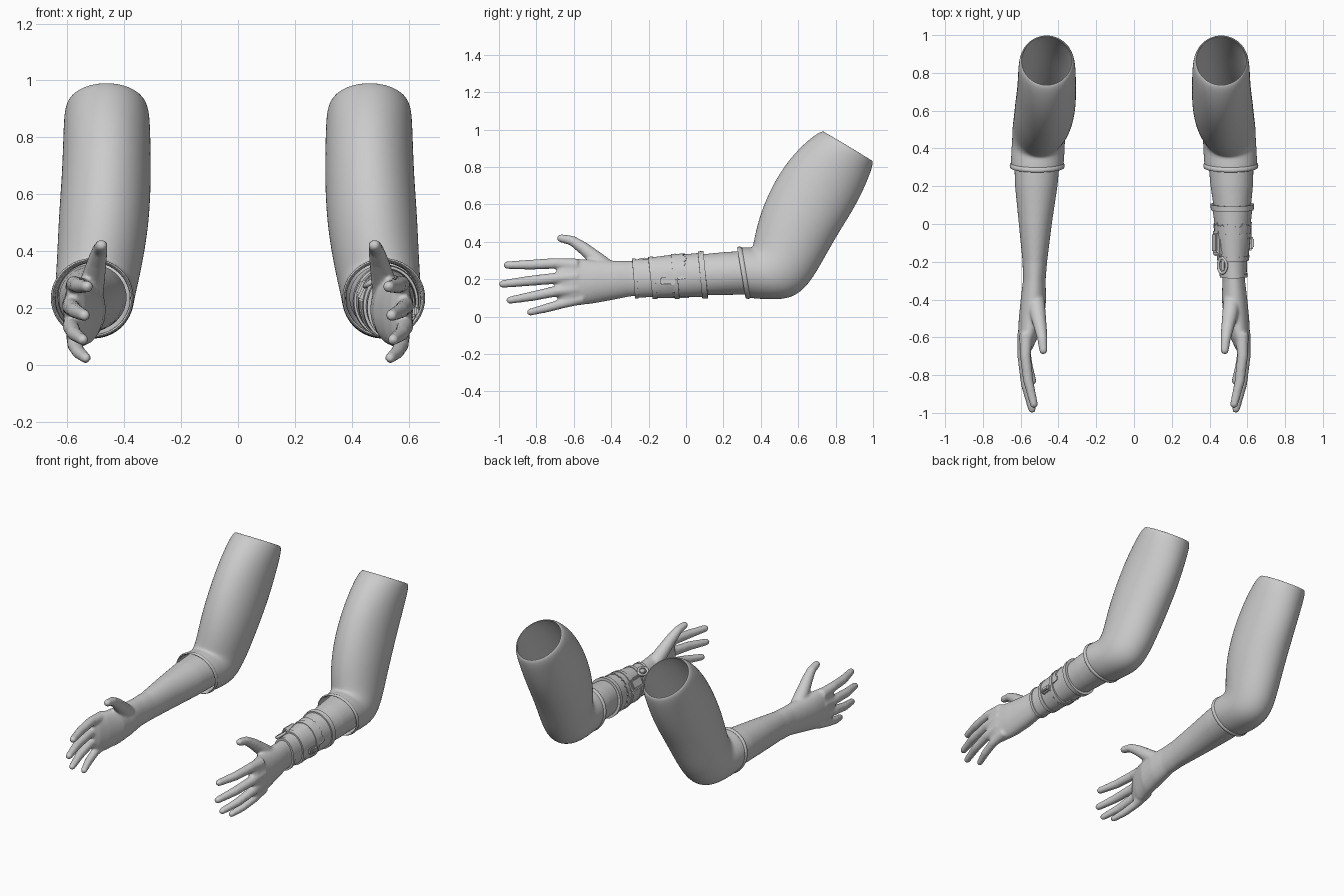
import bpy, bmesh, math, random
from mathutils import Vector, Matrix

random.seed(4)
if "Cube" in bpy.data.objects:
    bpy.data.objects.remove(bpy.data.objects["Cube"], do_unlink=True)

grey = bpy.data.materials.new("plain grey")
grey.use_nodes = True
grey.diffuse_color = (0.6, 0.6, 0.6, 1)
grey.node_tree.nodes["Principled BSDF"].inputs["Base Color"].default_value = (0.6, 0.6, 0.6, 1)


# ---- helpers ----
def finish(name, bm, angle=40):
    bmesh.ops.recalc_face_normals(bm, faces=bm.faces)
    mesh = bpy.data.meshes.new(name)
    bm.to_mesh(mesh)
    bm.free()
    mesh.materials.append(grey)
    obj = bpy.data.objects.new(name, mesh)
    bpy.context.collection.objects.link(obj)
    bpy.ops.object.select_all(action='DESELECT')
    obj.select_set(True)
    bpy.context.view_layer.objects.active = obj
    bpy.ops.object.shade_smooth_by_angle(angle=math.radians(angle))
    return obj


def loft(bm, loops, cap=True, closed=False):
    """Skin a list of point loops; closed joins the last loop to the first."""
    rows = [[bm.verts.new(p) for p in loop] for loop in loops]
    n = len(rows[0])
    pairs = list(zip(rows, rows[1:])) + ([(rows[-1], rows[0])] if closed else [])
    for a, b in pairs:
        for i in range(n):
            j = (i + 1) % n
            bm.faces.new((a[i], a[j], b[j], b[i]))
    if cap and not closed:
        bm.faces.new(rows[0])
        bm.faces.new(rows[-1])


def oval(side, ring, n=32, grow=0.0, slide=None):
    """Ring = front y,z / back y,z / inner x / outer x."""
    fy, fz, by, bz, xi, xo = ring
    front, back = Vector((0, fy, fz)), Vector((0, by, bz))
    mid, half = (front + back) / 2, (front - back) / 2
    half *= 1 + grow / half.length
    pts = []
    for i in range(n):
        a = math.tau * i / n
        p = mid + half * math.cos(a)
        p.x = side * ((xi + xo) / 2 + ((xo - xi) / 2 + grow) * math.sin(a))
        if slide:
            p.y += slide(a)
        pts.append(p)
    return pts


def tube(bm, side, path, n=14):
    """Tapering round finger through x, y, z, radius points, with a domed tip."""
    pts = [Vector((side * p[0], p[1], p[2])) for p in path]
    radii = [p[3] for p in path]
    end = (pts[-1] - pts[-2]).normalized()
    tip, r = pts[-1] - end * radii[-1], radii[-1]
    pts[-1] = tip
    for a in (0.5, 0.95, 1.3):
        pts.append(tip + end * r * math.sin(a))
        radii.append(r * math.cos(a))
    loops = []
    for i, p in enumerate(pts):
        d = (pts[min(i + 1, len(pts) - 1)] - pts[max(i - 1, 0)]).normalized()
        u = d.cross(Vector((1, 0, 0))).normalized()
        v = d.cross(u)
        loops.append([p + (u * math.cos(math.tau * k / n) + v * math.sin(math.tau * k / n)) * radii[i]
                      for k in range(n)])
    loft(bm, loops)


# ---- profiles ----
SLEEVE = [(.735, .995, 1.0, .835, .325, .60), (.69, .975, .998, .80, .31, .612),
          (.58, .88, .96, .70, .307, .615), (.48, .74, .90, .58, .305, .62),
          (.41, .59, .83, .47, .31, .63), (.375, .47, .765, .36, .325, .635),
          (.36, .39, .70, .24, .345, .64), (.355, .375, .63, .14, .36, .645),
          (.345, .37, .55, .095, .365, .645), (.33, .37, .45, .09, .367, .65),
          (.28, .37, .325, .10, .372, .653)]
# forearm and palm: y, bottom z, top z, inner x, outer x
ARM = [(.36, .12, .355, .39, .635), (.2, .115, .345, .405, .63), (0, .113, .325, .435, .61),
       (-.2, .113, .30, .46, .59), (-.3, .108, .298, .468, .588), (-.4, .088, .30, .465, .60),
       (-.5, .07, .305, .475, .61), (-.6, .058, .31, .51, .615), (-.66, .075, .30, .537, .61),
       (-.69, .10, .27, .56, .60)]
FINGERS = [
    [(.52, -.38, .23, .045), (.51, -.47, .30, .043), (.495, -.55, .367, .034), (.485, -.61, .407, .027),
     (.478, -.69, .424, .022)],
    [(.572, -.58, .275, .036), (.575, -.70, .285, .029), (.56, -.83, .278, .027), (.525, -.975, .275, .021)],
    [(.582, -.58, .215, .036), (.588, -.70, .205, .030), (.572, -.85, .19, .027), (.535, -1.0, .172, .021)],
    [(.582, -.58, .15, .034), (.588, -.70, .135, .029), (.575, -.82, .11, .026), (.54, -.96, .085, .020)],
    [(.572, -.55, .10, .032), (.575, -.66, .07, .026), (.56, -.75, .045, .024), (.53, -.85, .02, .019)]]


def arm_ring(y):
    for a, b in zip(ARM, ARM[1:]):
        if b[0] <= y <= a[0]:
            t = (y - a[0]) / (b[0] - a[0])
            _, zb, zt, xi, xo = (p + (q - p) * t for p, q in zip(a, b))
            return (y, zt, y, zb, xi, xo)


# ---- both arms ----
for side, label in ((1, "left"), (-1, "right")):
    # hollow bent sleeve
    bm = bmesh.new()
    loft(bm, [oval(side, r) for r in SLEEVE], cap=False)
    sleeve = finish(label + "_sleeve", bm, 80)
    shell = sleeve.modifiers.new("cloth", 'SOLIDIFY')
    shell.thickness = 0.01
    smooth = sleeve.modifiers.new("smooth", 'SUBSURF')
    smooth.levels = smooth.render_levels = 2

    # rolled hem at the sleeve end
    bm = bmesh.new()
    loops = []
    for k in range(8):
        a = math.tau * k / 8
        shift = 0.013 * math.cos(a)
        loops.append(oval(side, SLEEVE[-1], 40, 0.006 * math.sin(a) - 0.001,
                          lambda _, s=shift: s + 0.006))
    loft(bm, loops, closed=True)
    finish(label + "_sleeve_hem", bm, 80)

    # forearm, palm and fingers fused into one skin
    bm = bmesh.new()
    loft(bm, [oval(side, (y, zt, y, zb, xi, xo)) for y, zb, zt, xi, xo in ARM])
    for path in FINGERS:
        tube(bm, side, path)
    hand = finish(label + "_forearm_and_hand", bm, 180)
    fuse = hand.modifiers.new("fuse", 'REMESH')
    fuse.mode = 'VOXEL'
    fuse.voxel_size = 0.007
    fuse.use_smooth_shade = True
    soften = hand.modifiers.new("soften", 'SMOOTH')
    soften.factor = 0.5
    soften.iterations = 8


# ---- wrapped bracer on the left forearm ----
def band(name, y0, y1, grow, tilt=0.0, ragged=None):
    bm = bmesh.new()
    lean = lambda a: -tilt * math.cos(a)
    edge = (lambda a: lean(a) + ragged(a)) if ragged else lean
    steps = 8
    loops = []
    for k in range(steps + 1):
        t = k / steps
        slide = (lambda a, t=t: lean(a) + t * (edge(a) - lean(a)))
        loops.append(oval(1, arm_ring(y0 + (y1 - y0) * t), 64, grow, slide))
    loops.append(oval(1, arm_ring(y1), 64, -0.004, edge))
    loops.append(oval(1, arm_ring(y0), 64, -0.004, lean))
    loft(bm, loops, closed=True)
    return finish(name, bm, 40)


notches = [random.uniform(-.012, .012) for _ in range(64)]


def torn(a):
    drop = -.07 if math.cos(a) < -.1 and math.sin(a) > 0 else 0
    return drop + notches[int(a / math.tau * 64 + .5) % 64]


band("bracer_base", -.27, .10, .008, .008)
band("bracer_torn_wrap", -.17, 0, .014, .008, torn)
band("bracer_elbow_strap", .075, .105, .016, .012)
band("bracer_middle_strap", -.07, -.045, .018, .01)
band("bracer_wrist_strap", -.19, -.165, .018, .012)
band("bracer_wrist_edge", -.28, -.262, .012, .008)


def block(name, centre, size, turn=0.0, bevel=.008):
    bm = bmesh.new()
    bmesh.ops.create_cube(bm, size=1)
    bmesh.ops.scale(bm, vec=size, verts=bm.verts)
    bmesh.ops.bevel(bm, geom=bm.edges[:], offset=bevel, segments=2, affect='EDGES')
    bmesh.ops.transform(bm, matrix=Matrix.Translation(centre) @ Matrix.Rotation(turn, 4, 'Y'),
                        verts=bm.verts)
    return finish(name, bm)


# outer buckle with raised plate, inner pouch with flap
block("outer_buckle", (.612, -.10, .19), (.034, .08, .042))
block("outer_buckle_plate", (.629, -.10, .19), (.012, .05, .024), bevel=.004)
block("inner_pouch", (.452, -.10, .255), (.045, .14, .075), .45)
block("inner_pouch_flap", (.44, -.10, .268), (.04, .10, .055), .45, .006)

# oval strap loop near the wrist
bm = bmesh.new()
rows = []
for i in range(28):
    a = math.tau * i / 28
    rows.append([((.026 + .008 * math.cos(b)) * math.cos(a), (.04 + .008 * math.cos(b)) * math.sin(a),
                  .009 * math.sin(b)) for b in (math.tau * k / 8 for k in range(8))])
loft(bm, rows, closed=True)
bmesh.ops.transform(bm, matrix=Matrix.Translation((.468, -.22, .292)) @ Matrix.Rotation(-.6, 4, 'Y'),
                    verts=bm.verts)
finish("strap_loop", bm, 80)
block("strap_loop_tongue", (.474, -.22, .288), (.03, .05, .016), -.6, .005)
